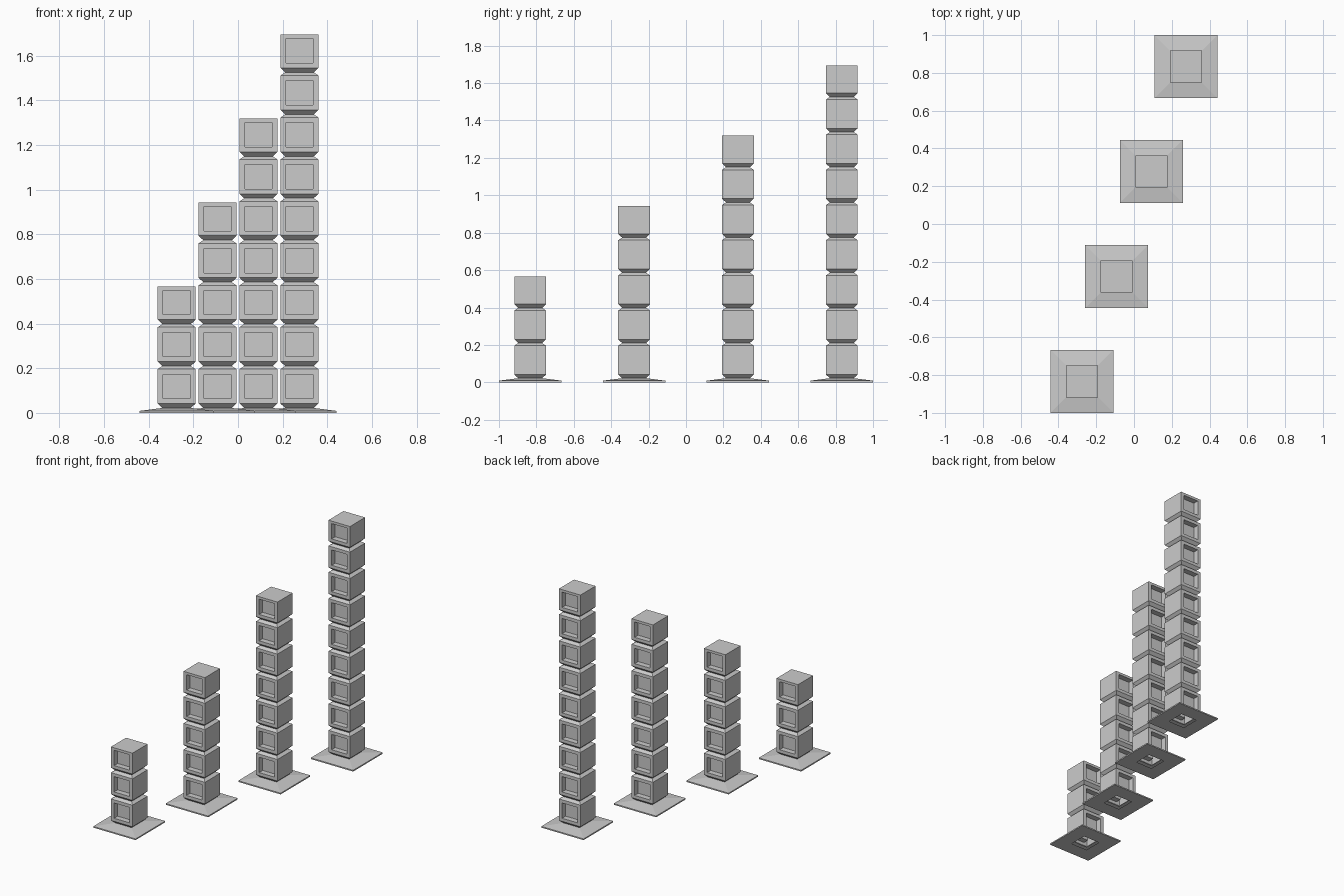
import bpy, bmesh

if "Cube" in bpy.data.objects:
    bpy.data.objects.remove(bpy.data.objects["Cube"])

NECK, BODY, PLATE = 0.064, 0.085, 0.167   # half widths
BASE_Z, PITCH, TOP_H = 0.022, 0.188, 0.169
WIN_X, WIN_LO, WIN_HI, WIN_DEPTH = 0.06, 0.042, 0.151, 0.04


def loft(bm, profile, cap=False):
    """Skin square rings given as (half width, z); returns the side faces per level."""
    rings = [[bm.verts.new((sx * r, sy * r, z))
              for sx, sy in ((-1, -1), (1, -1), (1, 1), (-1, 1))] for r, z in profile]
    levels = []
    for lo, hi in zip(rings, rings[1:]):
        levels.append([bm.faces.new((lo[j], lo[(j + 1) % 4], hi[(j + 1) % 4], hi[j]))
                       for j in range(4)])
    if cap:
        bm.faces.new(rings[-1])
    return levels


def cut_window(bm, face, z0):
    """Recess a rectangular window into a front or back face."""
    bm.normal_update()
    inward = -face.normal.copy()
    bmesh.ops.inset_individual(bm, faces=[face], thickness=0.02)
    mid = sum(v.co.z for v in face.verts) / 4
    for v in face.verts:
        v.co.x = WIN_X if v.co.x > 0 else -WIN_X
        v.co.z = z0 + (WIN_HI if v.co.z > mid else WIN_LO)
    pane = bmesh.ops.extrude_discrete_faces(bm, faces=[face])["faces"][0]
    bmesh.ops.translate(bm, verts=pane.verts, vec=inward * WIN_DEPTH)


def finish(bm, name, loc):
    mesh = bpy.data.meshes.new(name)
    bm.to_mesh(mesh)
    bm.free()
    ob = bpy.data.objects.new(name, mesh)
    ob.location = loc
    bpy.context.collection.objects.link(ob)


for i, count in enumerate((3, 5, 7, 9)):
    loc = ((i - 1.5) * 0.1835, (i - 1.5) * 0.5553, 0)

    # thin sloped base plate, open under the hollow tower
    bm = bmesh.new()
    loft(bm, [(NECK, 0), (PLATE, 0), (PLATE, 0.009), (NECK, BASE_Z)])
    finish(bm, f"base_plate_{i + 1}", loc)

    # hollow tower of stacked blocks joined by pinched necks
    profile = [(NECK, BASE_Z)]
    for k in range(count):
        z = BASE_Z + k * PITCH
        profile.append((BODY, z + 0.02))
        if k < count - 1:
            profile += [(BODY, z + 0.174), (NECK, z + PITCH)]
        else:
            profile.append((BODY, z + TOP_H))
    bm = bmesh.new()
    levels = loft(bm, profile, cap=True)
    for k in range(count):
        for side in (0, 2):
            cut_window(bm, levels[3 * k + 1][side], BASE_Z + k * PITCH)
    finish(bm, f"block_tower_{i + 1}", loc)
